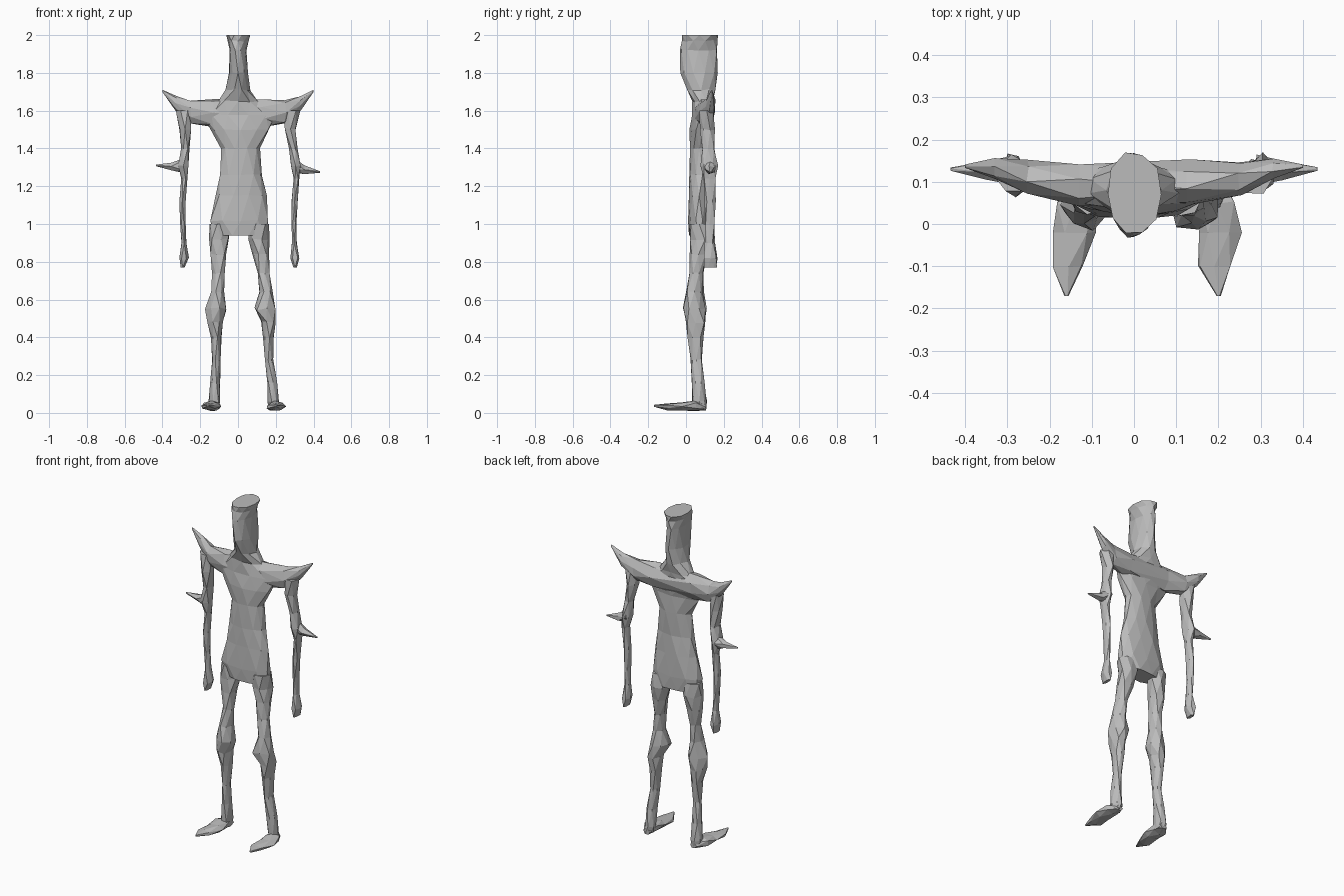
import bpy
import bmesh
import math
import random
from mathutils import Vector

random.seed(7)

default_cube = bpy.data.objects.get("Cube")
if default_cube:
    bpy.data.objects.remove(default_cube, do_unlink=True)

stone = bpy.data.materials.new("stone grey")
stone.use_nodes = True
grey = (0.5, 0.5, 0.5, 1.0)
stone.diffuse_color = grey
stone.node_tree.nodes["Principled BSDF"].inputs["Base Color"].default_value = grey


def loft(name, axis, rings, sides=7, rough=0.14):
    """Skin rough rings of (centre, first radius, second radius) along an axis."""
    along = "XYZ".index(axis)
    across = [index for index in range(3) if index != along]
    bm = bmesh.new()
    loops = []
    for number, (centre, first, second) in enumerate(rings):
        is_end = number in (0, len(rings) - 1)
        loop = []
        for side in range(sides):
            # Alternate rings turn by half a step to give staggered facets
            angle = math.tau * (side + 0.5 * (number % 2)) / sides
            swell = 1.04 + random.uniform(-rough, rough)
            point = Vector(centre)
            point[across[0]] += first * swell * math.cos(angle)
            point[across[1]] += second * swell * math.sin(angle)
            if not is_end:
                point[along] += random.uniform(-rough, rough) * min(first, second)
            loop.append(bm.verts.new(point))
        loops.append(loop)

    for number in range(len(loops) - 1):
        lower, upper = loops[number], loops[number + 1]
        for side in range(sides):
            following = (side + 1) % sides
            if number % 2 == 0:
                bm.faces.new((lower[side], lower[following], upper[side]))
                bm.faces.new((lower[following], upper[following], upper[side]))
            else:
                bm.faces.new((lower[side], lower[following], upper[following]))
                bm.faces.new((lower[side], upper[following], upper[side]))
    bm.faces.new(loops[0])
    bm.faces.new(loops[-1])
    bmesh.ops.recalc_face_normals(bm, faces=bm.faces)

    mesh = bpy.data.meshes.new(name)
    bm.to_mesh(mesh)
    bm.free()
    mesh.materials.append(stone)
    part = bpy.data.objects.new(name, mesh)
    bpy.context.collection.objects.link(part)
    return part


def upright(name, profile, centres, sides=7, rough=0.14):
    """Loft a vertical part from (height, depth centre, half width, half depth)."""
    rings = [
        (Vector((x, y, z)), width, depth)
        for x, (z, y, width, depth) in zip(centres, profile)
    ]
    return loft(name, "Z", rings, sides, rough)


# Torso from hips to chest, running on into the tall flat-topped neck
torso_profile = [
    (.94, .07, .14, .055),
    (1.02, .07, .152, .06),
    (1.15, .07, .13, .055),
    (1.26, .07, .105, .05),
    (1.4, .07, .105, .05),
    (1.5, .07, .15, .05),
    (1.58, .08, .18, .05),
    (1.65, .09, .11, .055),
    (1.71, .08, .06, .075),
    (1.8, .07, .05, .09),
    (1.92, .065, .045, .095),
    (1.97, .07, .053, .09),
    (2, .07, .062, .095),
]
torso_centres = [.015] * 6 + [0] * 7
upright("torso_and_neck", torso_profile, torso_centres, sides=10, rough=0.08)

# Shoulder beam, mirrored about the middle, with upswept pointed ends
shoulder_half = [
    (.4, .137, 1.705, .004, .006),
    (.33, .13, 1.64, .025, .035),
    (.25, .11, 1.59, .04, .057),
    (.13, .095, 1.59, .05, .07),
]
shoulder_rings = [
    (Vector((-x, y, z)), depth, height) for x, y, z, depth, height in shoulder_half
]
shoulder_rings += [
    (Vector((x, y, z)), depth, height)
    for x, y, z, depth, height in reversed(shoulder_half)
]
loft("shoulders", "X", shoulder_rings)

# Limb profiles shared by both sides
arm_profile = [
    (1.6, .11, .04, .04),
    (1.5, .11, .032, .04),
    (1.4, .115, .022, .035),
    (1.31, .12, .027, .045),
    (1.24, .125, .015, .03),
    (1.12, .125, .019, .03),
    (1, .125, .013, .025),
    (.9, .125, .014, .025),
    (.82, .13, .025, .037),
    (.77, .13, .01, .03),
]
leg_profile = [
    (1, .07, .05, .05),
    (.92, .075, .052, .05),
    (.84, .065, .045, .042),
    (.74, .055, .032, .036),
    (.64, .045, .036, .045),
    (.55, .045, .055, .058),
    (.48, .05, .04, .05),
    (.4, .055, .028, .042),
    (.28, .055, .023, .03),
    (.16, .065, .026, .03),
    (.06, .07, .03, .038),
    (.02, .075, .025, .03),
]
# Each foot ring is depth position, height, half width, half height
foot_profile = [
    (.105, .03, .02, .018),
    (.05, .038, .042, .026),
    (-.02, .034, .05, .022),
    (-.1, .032, .038, .016),
    (-.17, .038, .005, .005),
]

# The stance differs slightly between sides, so each has its own centre lines
stances = {
    "left": {
        "sign": 1,
        "arm": [.285, .278, .293, .305, .31, .3, .297, .297, .302, .302],
        "leg": [.11, .113, .12, .135, .145, .14, .16, .16, .165, .18, .185, .19],
        "foot": [.19, .195, .2, .19, .2],
        "spike_height": 1.275,
    },
    "right": {
        "sign": -1,
        "arm": [.285, .28, .278, .29, .285, .295, .292, .285, .285, .293],
        "leg": [.1, .1, .105, .1, .11, .11, .125, .115, .115, .12, .125, .125],
        "foot": [.12, .14, .14, .155, .16],
        "spike_height": 1.31,
    },
}

for side_name, stance in stances.items():
    sign = stance["sign"]

    # Thin arm ending in a flat mitten hand
    upright(side_name + "_arm", arm_profile, [sign * x for x in stance["arm"]], sides=6)

    # Bony leg with a swollen knee
    upright(side_name + "_leg", leg_profile, [sign * x for x in stance["leg"]])

    # Pointed foot
    foot_rings = [
        (Vector((sign * x, y, z)), width, height)
        for x, (y, z, width, height) in zip(stance["foot"], foot_profile)
    ]
    loft(side_name + "_foot", "Y", foot_rings, sides=6)

    # Elbow spike pointing outward
    tip_height = stance["spike_height"]
    spike_rings = [
        (Vector((sign * .29, .125, 1.31)), .035, .04),
        (Vector((sign * .35, .13, (1.3 + tip_height) / 2)), .024, .022),
        (Vector((sign * .435, .13, tip_height)), .004, .004),
    ]
    loft(side_name + "_elbow_spike", "X", spike_rings, sides=5)
